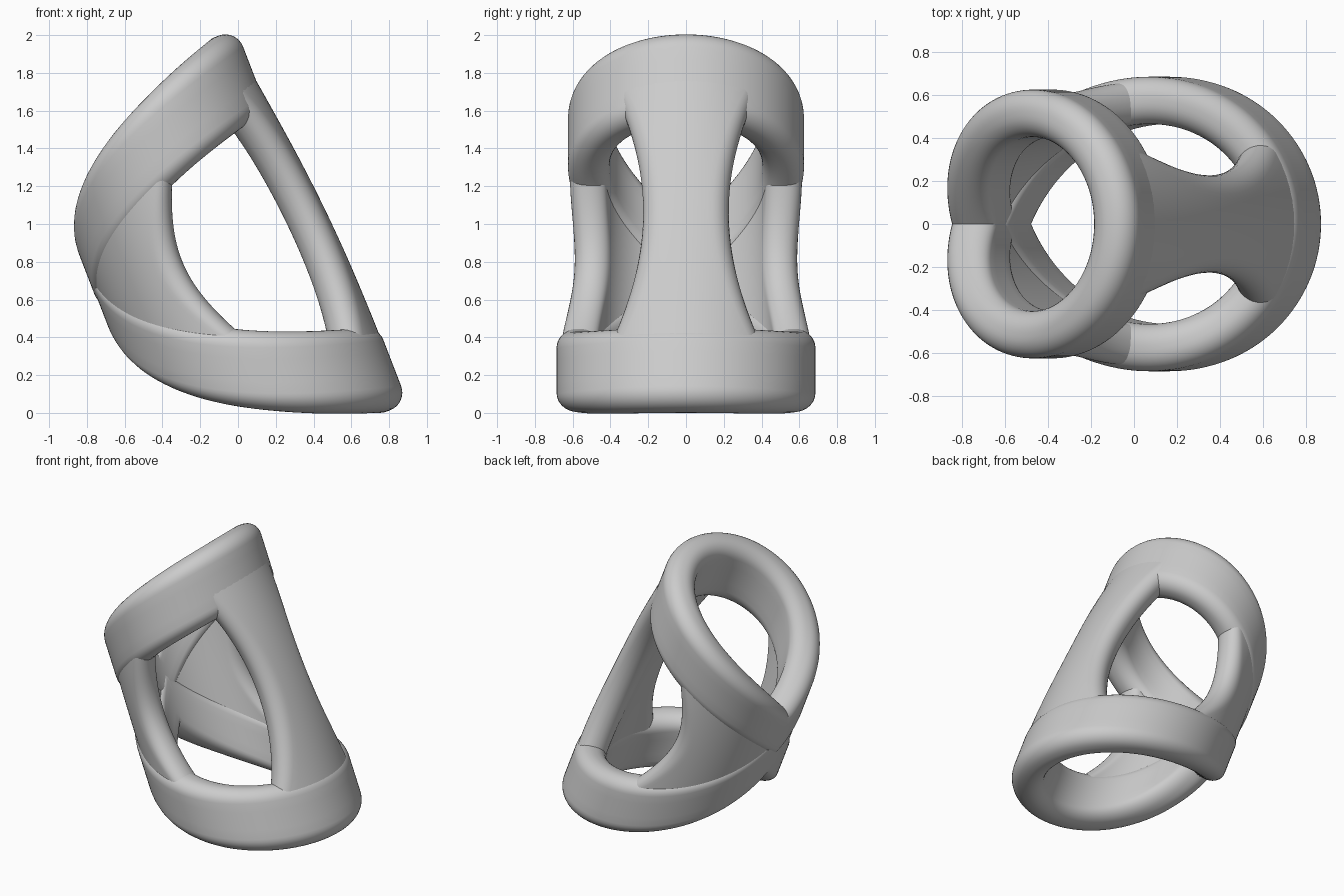
import bpy, bmesh
from math import sin, cos, pi, radians

cube = bpy.data.objects.get("Cube")
if cube:
    bpy.data.objects.remove(cube)

grey = bpy.data.materials.new("plain grey")
grey.use_nodes = True
grey.diffuse_color = (0.6, 0.6, 0.6, 1)
grey.node_tree.nodes["Principled BSDF"].inputs["Base Color"].default_value = (0.6, 0.6, 0.6, 1)

TILT = radians(21.1)      # lean of the shared tube axis
THICK = 0.22              # wall thickness of the rings

# Each ring: axis offset, radii, height at the front of the wave, wave rate,
# band height and how fast the band narrows towards the back
LOWER = dict(centre=0.19, rx=0.667, ry=0.685, base=-0.047, wave=0.087, band=0.46, taper=0.0)
UPPER = dict(centre=0.12, rx=0.603, ry=0.625, base=1.66, wave=-0.07, band=0.48, taper=0.006)


def mix(key, v):
    return LOWER[key] * (1 - v) + UPPER[key] * v


def wrap(angle):
    return (angle + pi) % (2 * pi) - pi


def place(angle, v, t, lift=0.0, swell=0.0):
    """Point on the wavy tube: v runs from the lower ring to the upper ring."""
    a = wrap(angle)
    inset = t - THICK / 2 + swell
    r = mix("centre", v) + (mix("rx", v) + inset) * cos(a)
    y = (mix("ry", v) + inset) * sin(a)
    h = mix("base", v) + mix("wave", v) * a * a + lift
    return (r * cos(TILT) - h * sin(TILT), y, r * sin(TILT) + h * cos(TILT))


def rounded_section(half_s, half_t, radius, straight, arc=8):
    """Closed rounded rectangle, with the long sides divided evenly."""
    pts = []
    for k, (sx, sy) in enumerate(((1, 1), (-1, 1), (-1, -1), (1, -1))):
        cx, cy = sx * (half_s - radius), sy * (half_t - radius)
        for i in range(arc + 1):
            q = (k + i / arc) * pi / 2
            pts.append((cx + radius * cos(q), cy + radius * sin(q)))
        if k % 2 == 0:
            pts += [(cx - 2 * cx * j / straight, sy * half_t) for j in range(1, straight)]
    return pts


def loft(name, sections, closed):
    bm = bmesh.new()
    loops = [[bm.verts.new(p) for p in s] for s in sections]
    n = len(loops[0])
    pairs = list(zip(loops, loops[1:]))
    if closed:
        pairs.append((loops[-1], loops[0]))
    for a, b in pairs:
        for i in range(n):
            j = (i + 1) % n
            bm.faces.new((a[i], a[j], b[j], b[i]))
    if not closed:
        bm.faces.new(loops[0])
        bm.faces.new(loops[-1])
    bmesh.ops.recalc_face_normals(bm, faces=bm.faces)
    mesh = bpy.data.meshes.new(name)
    bm.to_mesh(mesh)
    bm.free()
    mesh.materials.append(grey)
    obj = bpy.data.objects.new(name, mesh)
    bpy.context.collection.objects.link(obj)
    bpy.ops.object.select_all(action="DESELECT")
    obj.select_set(True)
    bpy.context.view_layer.objects.active = obj
    bpy.ops.object.shade_smooth_by_angle(angle=radians(35))


def ring(name, v, steps=128):
    sections = []
    for k in range(steps):
        angle = 2 * pi * k / steps
        height = mix("band", v) - mix("taper", v) * wrap(angle) ** 2
        sec = rounded_section(height / 2, THICK / 2, 0.1, 4)
        sections.append([place(angle, v, t, lift=s) for s, t in sec])
    loft(name, sections, True)


def strut(name, middle, half_angle, half_thick, swell, straight, steps=40):
    """Rounded wall bridging both rings, its half width given in radians."""
    sections = []
    for k in range(steps + 1):
        v = k / steps
        size = mix("ry", v) - THICK / 2
        sec = rounded_section(half_angle(v) * size, half_thick, half_thick - 0.005, straight)
        sections.append([place(middle + s / size, v, t, swell=swell * sin(pi * v))
                         for s, t in sec])
    loft(name, sections, False)


ring("lower_ring", 0)
ring("upper_ring", 1)
# Front strut, narrow at the waist
strut("front_strut", 0, lambda v: 0.385 + 1.65 * (v - 0.52) ** 2, 0.102, 0.038, 12)
# Side webs, joined round the back where the rings meet
strut("side_web", pi, lambda v: 1.29 + 2.2 * (v - 0.5) ** 2, 0.097, 0.002, 64)
